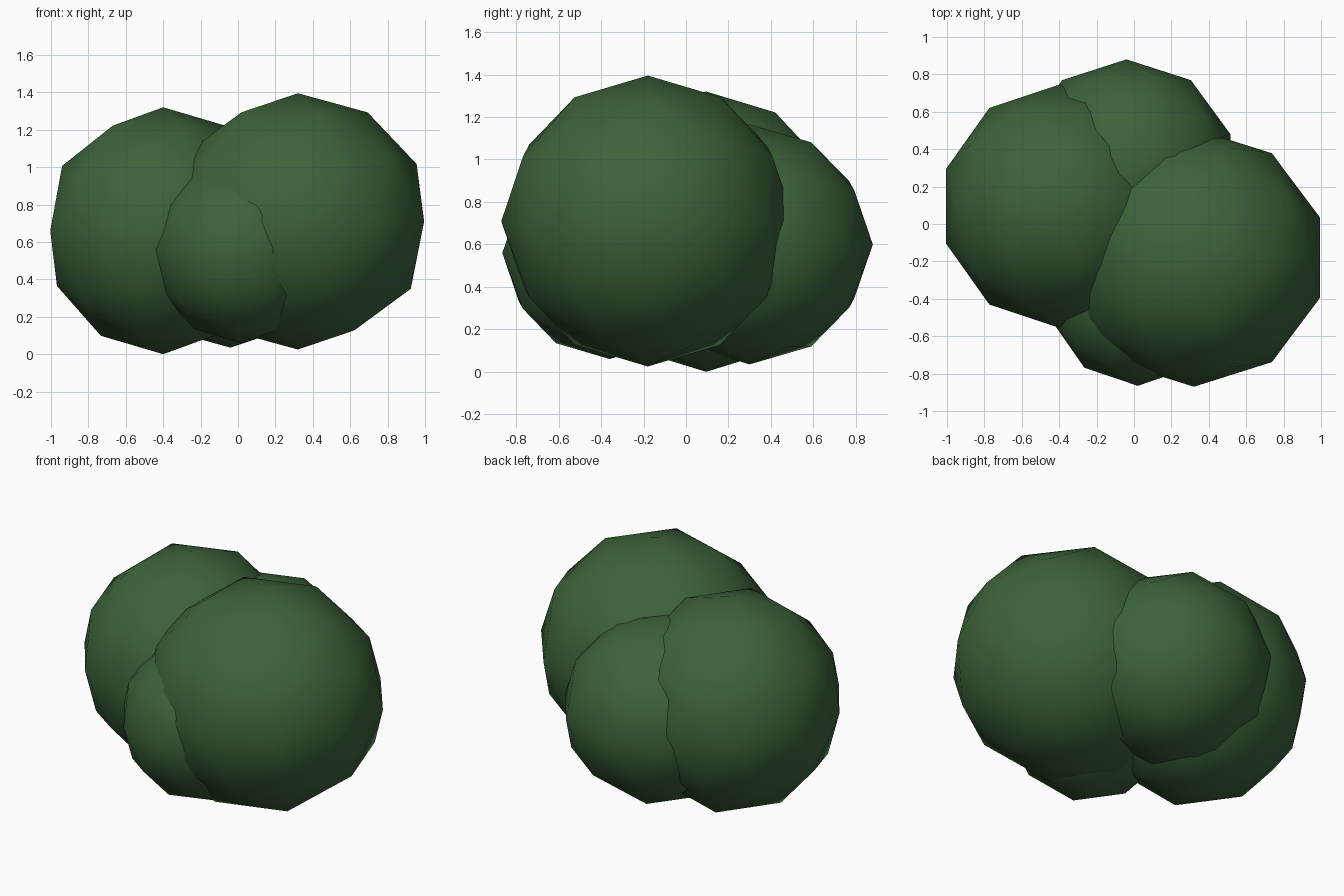
import bpy

if "Cube" in bpy.data.objects:
    bpy.data.objects.remove(bpy.data.objects["Cube"])

# Single foliage colour
leaf = bpy.data.materials.new("leaf_green")
leaf.diffuse_color = (0.045, 0.125, 0.042, 1.0)
leaf.use_nodes = True
leaf.node_tree.nodes["Principled BSDF"].inputs["Base Color"].default_value = leaf.diffuse_color


def clump(name, centre, radii):
    """One rounded, slightly stretched leaf clump."""
    bpy.ops.mesh.primitive_ico_sphere_add(subdivisions=2, radius=1.0, location=centre)
    ob = bpy.context.object
    ob.name = name
    ob.scale = radii
    bpy.ops.object.transform_apply(location=False, rotation=False, scale=True)
    bpy.ops.object.shade_smooth()
    ob.data.materials.append(leaf)
    return ob


# Four overlapping clumps make the bush
clump("bush_clump_right", (0.32, -0.18, 0.71), (0.71, 0.69, 0.685))
clump("bush_clump_left", (-0.40, 0.095, 0.66), (0.635, 0.65, 0.66))
clump("bush_clump_back", (-0.04, 0.30, 0.60), (0.585, 0.58, 0.565))
clump("bush_clump_front", (0.02, -0.36, 0.56), (0.485, 0.505, 0.50))
